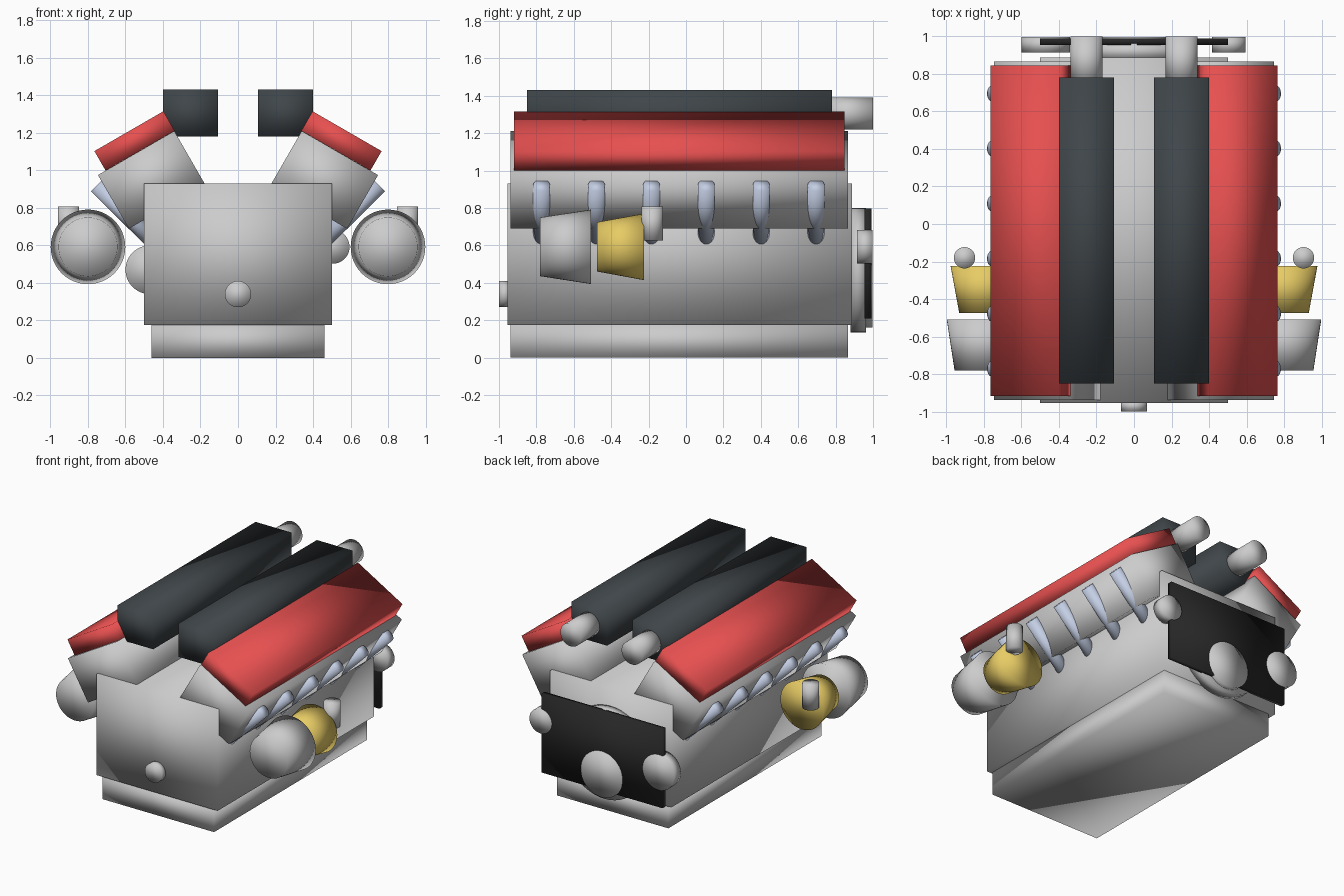
import bpy, bmesh, math
from mathutils import Vector, Matrix

if "Cube" in bpy.data.objects:
    bpy.data.objects.remove(bpy.data.objects["Cube"])


def material(name, rgb):
    m = bpy.data.materials.new(name)
    m.diffuse_color = (*rgb, 1)
    m.use_nodes = True
    m.node_tree.nodes["Principled BSDF"].inputs["Base Color"].default_value = m.diffuse_color
    return m


RED = material("red_paint", (0.80, 0.08, 0.08))
DARK = material("dark_plastic", (0.05, 0.06, 0.067))
BLACK = material("belt_rubber", (0.02, 0.02, 0.02))
BRASS = material("brass", (0.80, 0.60, 0.13))
BLUE = material("blue_steel", (0.55, 0.62, 0.78))


def finish(bm, name, mat):
    # every part is shaded smooth all over, caps and corners included
    for f in bm.faces:
        f.smooth = True
    mesh = bpy.data.meshes.new(name)
    bm.to_mesh(mesh)
    bm.free()
    ob = bpy.data.objects.new(name, mesh)
    bpy.context.collection.objects.link(ob)
    if mat:
        mesh.materials.append(mat)
    return ob


def box(name, center, size, mat=None, tilt=0):
    """Box with a tilt in degrees about the y axis."""
    bm = bmesh.new()
    bmesh.ops.create_cube(bm, size=1)
    bm.transform(Matrix.Translation(center)
                 @ Matrix.Rotation(math.radians(tilt), 4, 'Y')
                 @ Matrix.Diagonal((*size, 1)))
    return finish(bm, name, mat)


def rod(name, a, b, r1, r2=None, mat=None):
    """Cylinder or cone from point a (radius r1) to point b (radius r2)."""
    a, b = Vector(a), Vector(b)
    bm = bmesh.new()
    bmesh.ops.create_cone(bm, cap_ends=True, segments=48, radius1=r1,
                          radius2=r1 if r2 is None else r2, depth=(b - a).length)
    rot = (b - a).to_track_quat('Z', 'Y').to_matrix().to_4x4()
    bm.transform(Matrix.Translation((a + b) / 2) @ rot)
    return finish(bm, name, mat)


# block, oil pan and front shaft
box("engine_block", (0, -0.033, 0.5525), (1.0, 1.843, 0.755))
box("oil_pan", (0, -0.037, 0.0875), (0.92, 1.805, 0.175))
rod("front_shaft", (0, -1.0, 0.34), (0, -0.94, 0.34), 0.07)

# rear flywheel, belt and pulleys
rod("flywheel", (0, 0.88, 0.467), (0, 0.963, 0.467), 0.332)
box("drive_belt", (0, 0.973, 0.503), (1.0, 0.035, 0.59), BLACK)
rod("crank_pulley", (0, 0.915, 0.33), (0, 0.998, 0.33), 0.17)
rod("large_pulley", (-0.47, 0.915, 0.47), (-0.47, 0.998, 0.47), 0.13)
rod("small_pulley", (0.505, 0.915, 0.592), (0.505, 0.998, 0.592), 0.09)

# both banks of the V
for side, s in (("right", 1), ("left", -1)):
    box(f"{side}_cylinder_head", (s * 0.461, -0.037, 0.9495),
        (0.47, 1.805, 0.33), tilt=30 * s)
    box(f"{side}_valve_cover", (s * 0.552, -0.036, 1.157),
        (0.425, 1.765, 0.12), RED, tilt=30 * s)
    box(f"{side}_intake_plenum", (s * 0.253, -0.035, 1.305), (0.295, 1.63, 0.25), DARK)
    rod(f"{side}_intake_pipe", (s * 0.253, 0.74, 1.305), (s * 0.253, 1.0, 1.305), 0.085)

    # six exhaust runners
    for i in range(6):
        y = -0.772 + i * 0.2935
        rod(f"{side}_exhaust_runner_{i + 1}", (s * 0.44, y, 0.61),
            (s * 0.752, y, 0.921), 0.045, mat=BLUE)

    # turbocharger: compressor, turbine and outlet
    rod(f"{side}_compressor", (s * 0.8, -0.78, 0.592), (s * 0.8, -0.508, 0.592), 0.157, 0.199)
    rod(f"{side}_turbine", (s * 0.8, -0.475, 0.592), (s * 0.8, -0.225, 0.592), 0.132, 0.178, BRASS)
    rod(f"{side}_turbo_outlet", (s * 0.904, -0.18, 0.625), (s * 0.904, -0.18, 0.808), 0.057)
